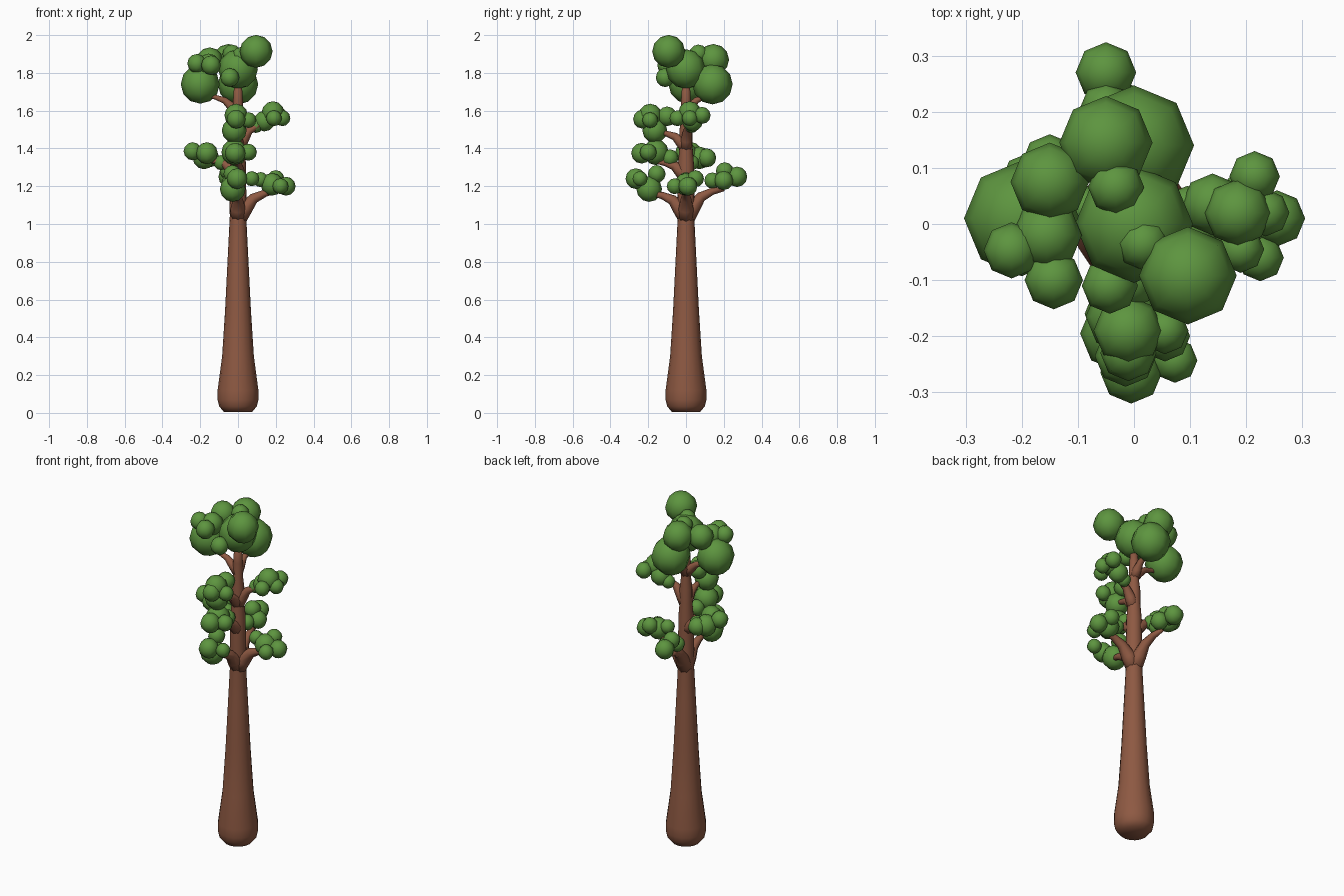
import bpy, bmesh, math
from mathutils import Vector


def material(name, color):
    m = bpy.data.materials.new(name)
    m.diffuse_color = color
    return m


BARK = material("bark", (0.27, 0.10, 0.055, 1))
LEAF = material("leaf", (0.11, 0.30, 0.05, 1))


def finish(name, bm, mat):
    bmesh.ops.recalc_face_normals(bm, faces=bm.faces)
    for f in bm.faces:
        f.smooth = True
    mesh = bpy.data.meshes.new(name)
    bm.to_mesh(mesh)
    bm.free()
    mesh.materials.append(mat)
    ob = bpy.data.objects.new(name, mesh)
    bpy.context.collection.objects.link(ob)
    return ob


def tube(name, path, sides):
    """Tapered tube through (x, y, z, radius) points, closed at both ends."""
    bm = bmesh.new()
    pts = [Vector(p[:3]) for p in path]
    rings = []
    for i, p in enumerate(pts):
        tangent = pts[min(i + 1, len(pts) - 1)] - pts[max(i - 1, 0)]
        rot = Vector((0, 0, 1)).rotation_difference(tangent.normalized())
        ring = []
        for k in range(sides):
            a = 2 * math.pi * k / sides
            ring.append(bm.verts.new(p + rot @ Vector((math.cos(a), math.sin(a), 0)) * path[i][3]))
        rings.append(ring)
    for a, b in zip(rings, rings[1:]):
        for k in range(sides):
            n = (k + 1) % sides
            bm.faces.new((a[k], a[n], b[n], b[k]))
    bm.faces.new(rings[0])
    bm.faces.new(rings[-1])
    return finish(name, bm, BARK)


def branch(name, dx, dy, z, length, rise, r):
    """Branch that leaves the trunk steeply, then flattens outwards."""
    steps = [(0, 0, 1), (0.18, 0.4, 0.95), (0.4, 0.75, 0.65), (0.7, 0.93, 0.45), (1, 1, 0.28)]
    tube(name, [(dx * length * t, dy * length * t, z + rise * h, r * s) for t, h, s in steps], 8)


def foliage(name, blobs):
    """Cluster of low-poly leaf balls given as (x, y, z, radius)."""
    bm = bmesh.new()
    for x, y, z, r in blobs:
        new = bmesh.ops.create_uvsphere(bm, u_segments=8, v_segments=6, radius=r)["verts"]
        bmesh.ops.translate(bm, verts=new, vec=(x, y, z))
    finish(name, bm, LEAF)


# Trunk
profile = [(0.075, 0.005), (0.1, 0.035), (0.108, 0.07), (0.108, 0.12), (0.084, 0.3), (0.068, 0.55),
           (0.053, 0.85), (0.043, 1.05), (0.045, 1.13), (0.042, 1.25), (0.042, 1.32), (0.034, 1.42),
           (0.034, 1.5), (0.026, 1.57), (0.026, 1.65), (0.018, 1.78)]
tube("trunk", [(0, 0, z, r) for r, z in profile], 16)

# Branches
branch("lower_right_branch", 1, 0, 1.02, 0.21, 0.155, 0.042)
branch("lower_back_branch", -0.15, 1, 1.02, 0.2, 0.165, 0.042)
branch("lower_front_branch", 0, -1, 1.03, 0.18, 0.13, 0.042)
branch("middle_left_branch", -1, 0.2, 1.25, 0.17, 0.09, 0.038)
branch("middle_front_branch", 0, -1, 1.25, 0.16, 0.08, 0.038)
branch("upper_right_branch", 1, 0.1, 1.39, 0.15, 0.14, 0.032)
branch("upper_front_branch", 0, -1, 1.4, 0.15, 0.085, 0.032)
branch("top_left_branch", -1, 0, 1.58, 0.18, 0.1, 0.026)
branch("top_back_branch", 0, 1, 1.58, 0.14, 0.1, 0.026)

# Crown
foliage("crown_leaves", [
    (-0.2, 0.01, 1.74, 0.103), (0, 0.14, 1.74, 0.107), (-0.05, 0.145, 1.87, 0.083),
    (0.096, -0.092, 1.914, 0.087), (-0.15, 0.075, 1.865, 0.07), (0, 0, 1.82, 0.105),
    (-0.218, -0.047, 1.85, 0.05), (-0.143, -0.1, 1.84, 0.052), (-0.043, -0.11, 1.775, 0.05),
    (-0.032, 0.066, 1.9, 0.05), (0.016, -0.035, 1.89, 0.047), (-0.155, -0.02, 1.84, 0.062)])

# Lower leaf clusters
foliage("lower_back_leaves", [
    (-0.05, 0.27, 1.25, 0.054), (-0.05, 0.205, 1.28, 0.047), (-0.04, 0.14, 1.23, 0.043),
    (-0.01, 0.2, 1.23, 0.05)])
foliage("lower_front_leaves", [
    (-0.005, -0.265, 1.24, 0.055), (0.073, -0.243, 1.24, 0.04), (-0.028, -0.195, 1.185, 0.068),
    (-0.03, -0.155, 1.265, 0.047)])
foliage("lower_right_leaves", [
    (0.255, 0.01, 1.2, 0.05), (0.18, 0, 1.21, 0.06), (0.225, -0.06, 1.2, 0.042),
    (0.2, 0.05, 1.24, 0.045), (0.12, 0, 1.235, 0.04)])

# Middle leaf clusters
foliage("middle_left_leaves", [
    (-0.24, 0.03, 1.385, 0.048), (-0.165, 0, 1.375, 0.058), (-0.18, 0.07, 1.35, 0.06),
    (-0.15, 0.11, 1.35, 0.05), (-0.09, 0.03, 1.325, 0.04)])
foliage("middle_front_leaves", [
    (-0.015, -0.235, 1.375, 0.055), (-0.02, -0.16, 1.38, 0.068), (0.055, -0.2, 1.38, 0.045),
    (-0.01, -0.085, 1.35, 0.045)])

# Upper leaf clusters
foliage("upper_right_leaves", [
    (0.185, 0.02, 1.59, 0.06), (0.235, 0.02, 1.56, 0.042), (0.215, 0.085, 1.575, 0.045),
    (0.14, 0.035, 1.545, 0.055), (0.19, -0.045, 1.56, 0.042), (0.095, 0.03, 1.52, 0.038)])
foliage("upper_front_leaves", [
    (-0.01, -0.19, 1.575, 0.062), (-0.01, -0.23, 1.555, 0.05), (0.055, -0.19, 1.55, 0.042),
    (-0.01, -0.1, 1.57, 0.052), (-0.02, -0.165, 1.495, 0.066)])
